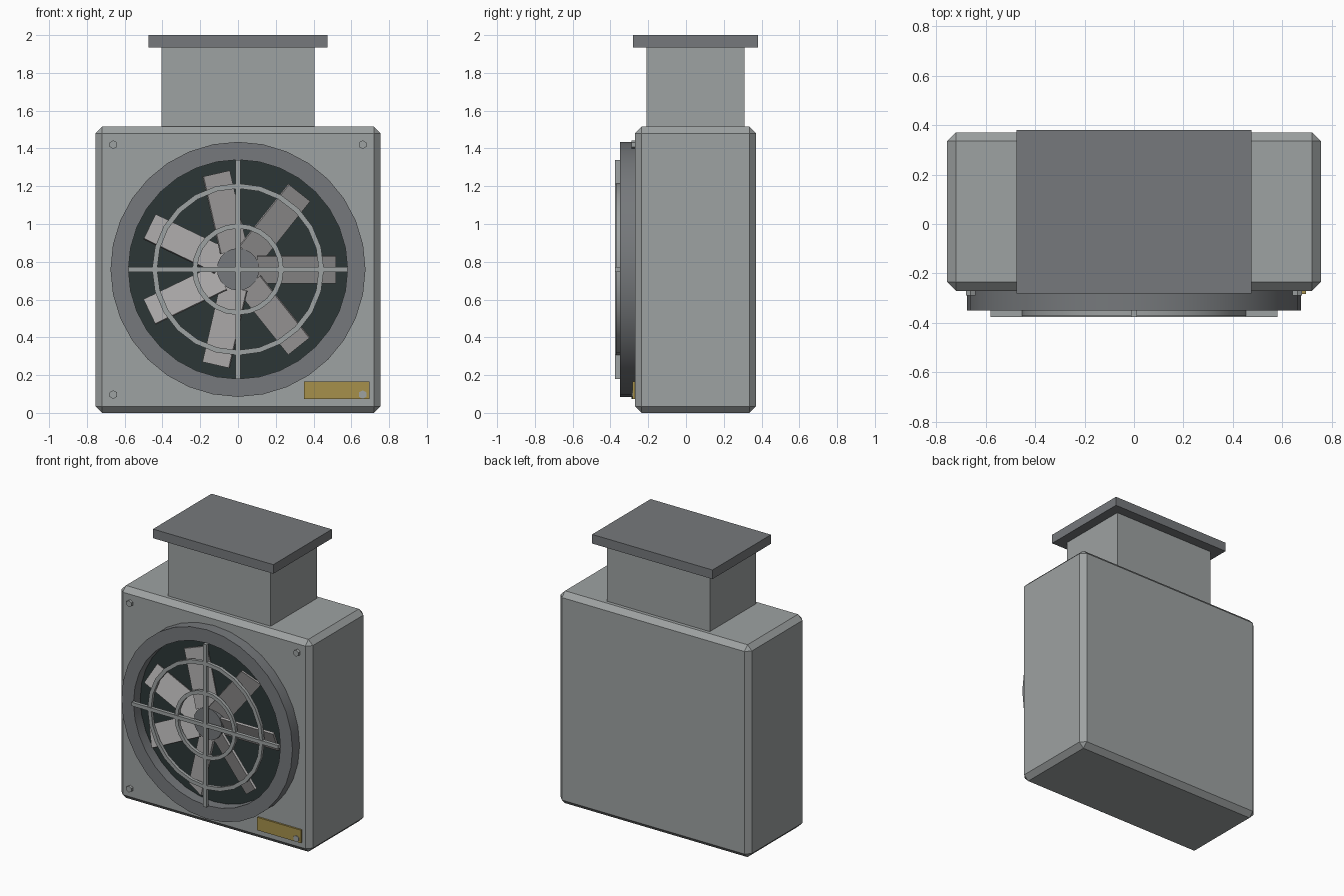
import bpy, bmesh, math
from mathutils import Matrix, Vector

cube = bpy.data.objects.get("Cube")
if cube:
    bpy.data.objects.remove(cube, do_unlink=True)

FAN_Z = 0.76  # height of the fan axis


def material(name, rgb):
    m = bpy.data.materials.new(name)
    m.use_nodes = True
    m.diffuse_color = (*rgb, 1)
    m.node_tree.nodes["Principled BSDF"].inputs["Base Color"].default_value = (*rgb, 1)
    return m


light_grey = material("light grey metal", (0.34, 0.36, 0.36))
mid_grey = material("mid grey metal", (0.18, 0.19, 0.2))
pale_grey = material("pale grey blades", (0.38, 0.37, 0.37))
dark = material("dark interior", (0.025, 0.037, 0.037))
brass = material("brass", (0.38, 0.28, 0.07))


def finish(name, bm, mat, smooth=False):
    bmesh.ops.recalc_face_normals(bm, faces=bm.faces)
    mesh = bpy.data.meshes.new(name)
    bm.to_mesh(mesh)
    bm.free()
    mesh.materials.append(mat)
    ob = bpy.data.objects.new(name, mesh)
    bpy.context.collection.objects.link(ob)
    if smooth:
        bpy.ops.object.select_all(action="DESELECT")
        ob.select_set(True)
        bpy.context.view_layer.objects.active = ob
        bpy.ops.object.shade_smooth_by_angle(angle=math.radians(35))
    return ob


def box(name, low, high, mat, bevel=0):
    low, high = Vector(low), Vector(high)
    bm = bmesh.new()
    bmesh.ops.create_cube(bm, size=1, matrix=Matrix.Translation((low + high) / 2)
                          @ Matrix.Diagonal((*(high - low), 1)))
    if bevel:
        bmesh.ops.bevel(bm, geom=bm.edges[:], offset=bevel, segments=1, affect="EDGES")
    return finish(name, bm, mat)


def disc(name, x, z, radius, front, back, sides, mat, smooth=True):
    """Cylinder along y."""
    bm = bmesh.new()
    place = Matrix.Translation((x, (front + back) / 2, z)) @ Matrix.Rotation(math.pi / 2, 4, "X")
    bmesh.ops.create_cone(bm, cap_ends=True, segments=sides, radius1=radius, radius2=radius,
                          depth=back - front, matrix=place)
    return finish(name, bm, mat, smooth)


def ring(name, inner, outer, front, back, sides, mat):
    """Square-section ring around the fan axis."""
    bm = bmesh.new()
    section = [(inner, front), (outer, front), (outer, back), (inner, back)]
    loops = []
    for i in range(sides):
        a = math.tau * i / sides
        loops.append([bm.verts.new((r * math.sin(a), y, FAN_Z + r * math.cos(a)))
                      for r, y in section])
    for i in range(sides):
        a, b = loops[i], loops[(i + 1) % sides]
        for j in range(4):
            k = (j + 1) % 4
            bm.faces.new((a[j], a[k], b[k], b[j]))
    return finish(name, bm, mat, True)


# Housing, duct and top flange
box("housing", (-0.755, -0.27, 0), (0.755, 0.37, 1.515), light_grey, 0.035)
box("duct", (-0.405, -0.21, 1.5), (0.405, 0.31, 1.94), light_grey)
box("duct_flange", (-0.475, -0.28, 1.935), (0.475, 0.38, 2), mid_grey)

# Fan opening
ring("fan_shroud", 0.58, 0.675, -0.35, -0.265, 32, mid_grey)
disc("fan_interior", 0, FAN_Z, 0.585, -0.274, -0.265, 32, dark)
disc("fan_hub", 0, FAN_Z, 0.112, -0.34, -0.27, 20, mid_grey)

# Seven pitched blades
bm = bmesh.new()
for i in range(7):
    turn = Matrix.Rotation(-math.tau * i / 7, 4, "Y")
    pitch = Matrix.Rotation(math.radians(23), 4, "X")
    place = Matrix.Translation((0, -0.31, FAN_Z)) @ turn @ Matrix.Translation((0.31, 0, 0))
    bmesh.ops.create_cube(bm, size=1, matrix=place @ pitch @ Matrix.Diagonal((0.42, 0.016, 0.155, 1)))
finish("fan_blades", bm, pale_grey)

# Guard: two rings and a cross
ring("guard_inner_ring", 0.216, 0.242, -0.371, -0.348, 24, light_grey)
ring("guard_outer_ring", 0.428, 0.455, -0.371, -0.348, 24, light_grey)
box("guard_bar_horizontal", (-0.58, -0.375, FAN_Z - 0.013), (0.58, -0.35, FAN_Z + 0.013), light_grey)
box("guard_bar_vertical", (-0.013, -0.375, FAN_Z - 0.58), (0.013, -0.35, FAN_Z + 0.58), light_grey)

# Rating plate and corner screws
box("rating_plate", (0.35, -0.283, 0.073), (0.695, -0.268, 0.165), brass)
for side, x in (("right", -0.66), ("left", 0.66)):
    for level, z in (("lower", 0.097), ("upper", 1.42)):
        disc(f"screw_{level}_{side}", x, z, 0.023, -0.289, -0.265, 6, light_grey, False)
